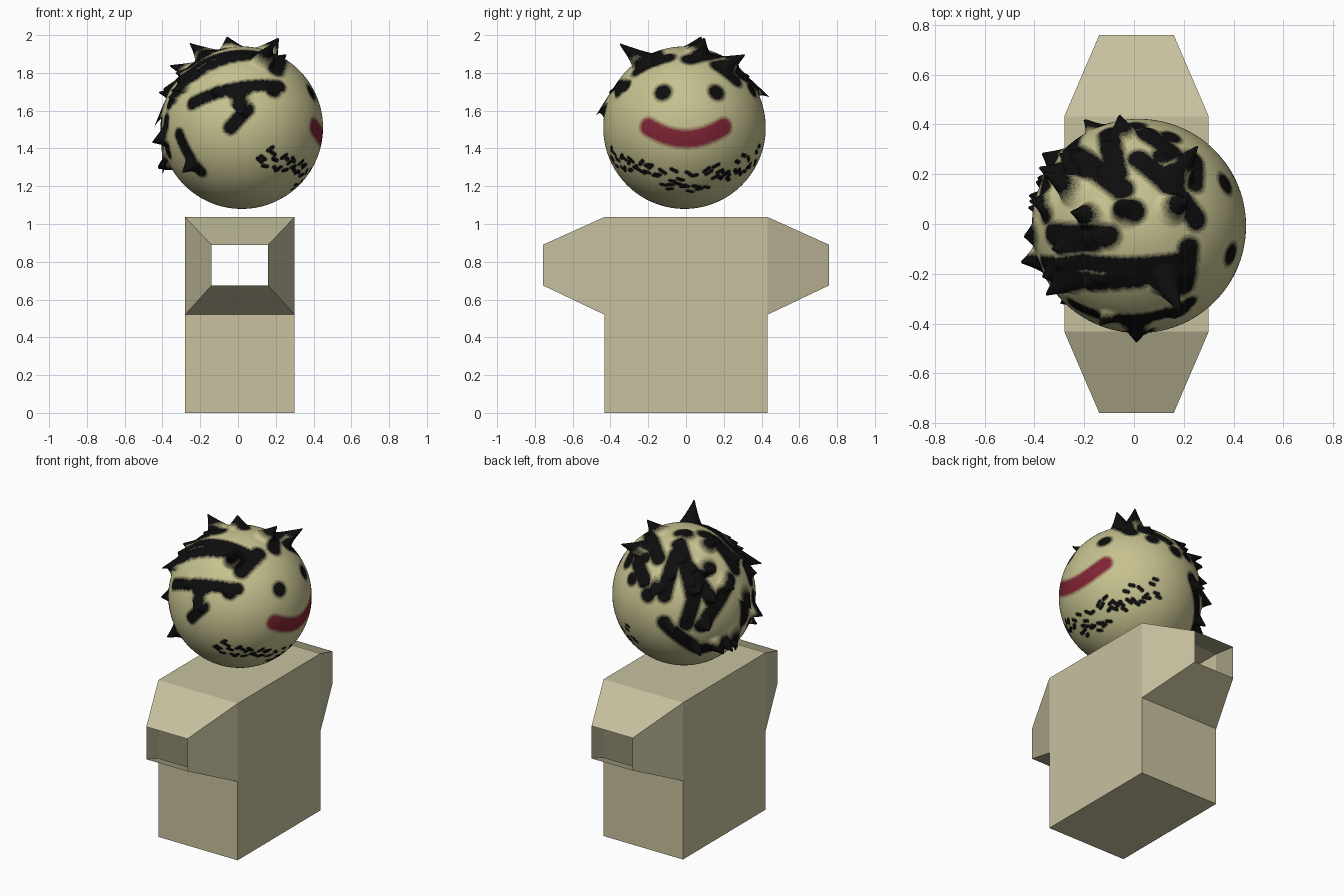
import bpy, bmesh, math, random
from mathutils import Vector, kdtree

if "Cube" in bpy.data.objects:
    bpy.data.objects.remove(bpy.data.objects["Cube"])

random.seed(4)


def material(name, rgb):
    m = bpy.data.materials.new(name)
    m.diffuse_color = (*rgb, 1)
    m.use_nodes = True
    m.node_tree.nodes["Principled BSDF"].inputs["Base Color"].default_value = m.diffuse_color
    return m


def finish(bm, name, mats):
    me = bpy.data.meshes.new(name)
    bm.to_mesh(me)
    bm.free()
    for m in mats:
        me.materials.append(m)
    ob = bpy.data.objects.new(name, me)
    bpy.context.collection.objects.link(ob)
    return ob


# Body: box whose upper side faces are pulled out into open tapered sleeves
bm = bmesh.new()
bmesh.ops.create_cube(bm, size=1)
for v in bm.verts:
    v.co = Vector((0.01 + v.co.x * 0.58, v.co.y * 0.864, (v.co.z + 0.5) * 1.037))
bmesh.ops.bisect_plane(bm, geom=bm.verts[:] + bm.edges[:] + bm.faces[:],
                       plane_co=(0, 0, 0.52), plane_no=(0, 0, 1))
bm.normal_update()
sides = [f for f in bm.faces if abs(f.normal.y) > 0.9 and f.calc_center_median().z > 0.6]
caps = bmesh.ops.extrude_discrete_faces(bm, faces=sides)["faces"]
for f in caps:
    for v in f.verts:
        v.co.x = 0.01 + math.copysign(0.15, v.co.x - 0.01)
        v.co.y = math.copysign(0.758, v.co.y)
        v.co.z = 0.89 if v.co.z > 0.78 else 0.675
bmesh.ops.delete(bm, geom=caps, context='FACES')
finish(bm, "body", [material("cloth", (0.58, 0.54, 0.35))])

# Head: dense ball, painted face by face and pulled into hair spikes
C = Vector((0.02, -0.008, 1.51))
R = 0.43
bm = bmesh.new()
bmesh.ops.create_icosphere(bm, subdivisions=7, radius=R)
bm.verts.ensure_lookup_table()
bm.faces.ensure_lookup_table()


def tree(points):
    kd = kdtree.KDTree(len(points))
    for i, p in enumerate(points):
        kd.insert(p, i)
    kd.balance()
    return kd


face_tree = tree([f.calc_center_median() for f in bm.faces])
vert_tree = tree([v.co for v in bm.verts])
X, Y, Z = Vector((1, 0, 0)), Vector((0, 1, 0)), Vector((0, 0, 1))
toward = Vector((-.53, .745, .407)).normalized()
side = Z.cross(toward).normalized()
# Projection directions for paint: right, up, toward the viewer
VIEWS = {"front": (X, Z, -Y), "right": (Y, Z, X), "top": (X, Y, Z),
         "back": (side, toward.cross(side), toward)}


def on_ball(view, a, b):
    r, u, t = VIEWS[view]
    if view != "back":
        a, b = a - C.dot(r), b - C.dot(u)
    depth = math.sqrt(max(0, R * R - a * a - b * b))
    return (r * a + u * b + t * depth).normalized() * R


paint = {}          # face index -> (normalised distance, colour kind)


def stroke(pts, radius, kind="black"):
    for p, q in zip(pts, pts[1:] or pts):
        for i in range(15):
            s = p.lerp(q, i / 14).normalized() * R
            for _, idx, d in face_tree.find_range(s, radius * 1.25):
                if d / radius < paint.get(idx, (9, ""))[0]:
                    paint[idx] = (d / radius, kind)


# Hair brush strokes, a few points each
FRONT = [[(-.24, 1.64), (.22, 1.73)], [(.05, 1.61), (-.04, 1.51)],
         [(-.36, 1.64), (-.2, 1.85), (.19, 1.88)],
         [(-.31, 1.47), (-.2, 1.28)], [(-.38, 1.55), (-.37, 1.38)]]
TOP = [[(-.24, .34), (-.24, .2)], [(-.1, .37), (-.07, .2), (-.34, .2)],
       [(.02, .26), (.25, .02)], [(.05, .36), (.16, .28)], [(.24, .26), (.24, .17)],
       [(0, .05)], [(-.33, -.04), (-.1, -.05)],
       [(-.33, -.19), (.22, -.15)], [(.22, -.1), (.2, -.25)]]
BACK = [[(-.03, .3), (.05, 0)], [(.18, .33), (.3, .2)], [(-.24, .22)], [(-.22, 0)],
        [(-.12, -.17), (.1, -.33), (.3, -.24)], [(.27, .09), (.1, -.18)],
        [(.36, -.03), (.36, -.15)]]
for view, rad, group in (("front", .043, FRONT), ("top", .054, TOP), ("back", .055, BACK)):
    for pts in group:
        stroke([on_ball(view, *p) for p in pts], rad)

# Hair-covered faces, gathered before the face is painted
hairy = [bm.faces[i].calc_center_median() for i, (d, k) in sorted(paint.items()) if d < .4]
hairy = [p for p in hairy if p.x < .22]

# Sideburn dabs, eyes and smiling mouth
for s in (-1, 1):
    stroke([on_ball("right", s * .35, 1.71)], .05)
    stroke([on_ball("right", .02 + s * .142, 1.697)], .053)
stroke([on_ball("right", y / 20, 1.45 + 1.6 * (y / 20) ** 2) for y in range(-4, 5)], .053, "red")

# Beard: short dashes along the jaw
for i in range(62):
    t = math.radians(-76 + 152 * i / 61)
    z = -.29 + .15 * (abs(t) / 1.32) ** 1.3 + random.uniform(-.06, .055)
    w = math.sqrt(R * R - z * z)
    p = Vector((w * math.cos(t), w * math.sin(t), z))
    step = Vector((-math.sin(t), math.cos(t), random.uniform(-1.2, 1.2))) * .012
    stroke([p - step, p + step], .0135)

# Hair spikes: ball vertices pulled toward tips, leaning away from the crown
pull = {}


def spike(base, tip, width):
    move = tip - base
    for co, idx, d in vert_tree.find_range(base, width):
        w = (1 - d / width) ** 1.4
        if w > pull.get(idx, (0, None))[0]:
            pull[idx] = (w, co + move * w)


TIPS = [(.22, .1, 1.99), (-.06, .08, 1.995), (.19, -.36, 1.96), (.26, .32, 1.9),
        (-.26, .05, 1.96), (-.37, .21, 1.84), (-.445, -.05, 1.51), (-.36, -.29, 1.7),
        (.01, -.48, 1.57), (-.06, .445, 1.67), (-.4, .05, 1.26)]
for t in TIPS:
    tip = Vector(t) - C
    base = (tip + Z * .13).normalized() * R
    spike(base, tip, .075)
    stroke([base], .05)
for p in random.sample(hairy, 38):
    lean = Vector((-.03, 0, -.03))
    spike(p, p * random.uniform(1.06, 1.12) + lean, random.uniform(.045, .065))
for idx, (w, co) in pull.items():
    bm.verts[idx].co = co

# Skin, hair and lip colours with soft in-between tones at stroke edges
skin = Vector((.57, .54, .28))
tones = {"black": Vector((.004, .004, .004)), "red": Vector((.22, .018, .035))}
mats, slot = [material("skin", skin)], {}
for kind, col in tones.items():
    for level in range(5):
        slot[kind, level] = len(mats)
        mats.append(material(f"{kind}_{level}", col.lerp(skin, (level / 5) ** 1.3)))
for idx, (d, kind) in paint.items():
    level = max(0, int((d - .65) / .1))
    if level < 5:
        bm.faces[idx].material_index = slot[kind, level]
for f in bm.faces:
    f.smooth = True
head = finish(bm, "head", mats)
head.location = C
